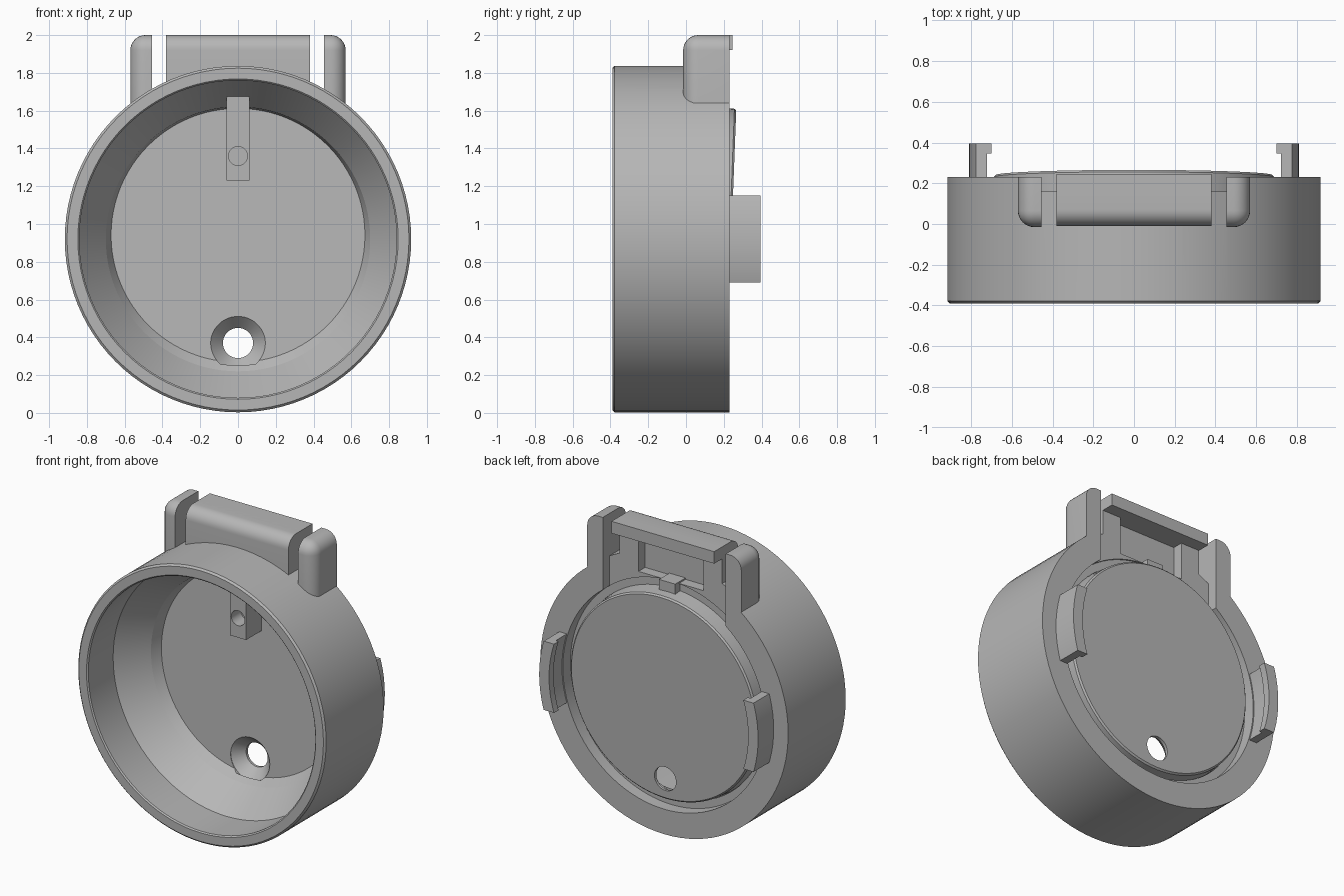
import bpy, bmesh, math
from mathutils import Vector

cube = bpy.data.objects.get("Cube")
if cube:
    bpy.data.objects.remove(cube, do_unlink=True)

CZ = 0.92  # height of the ring axis

grey = bpy.data.materials.new("light_grey")
grey.use_nodes = True
grey.diffuse_color = (0.47, 0.47, 0.47, 1)
grey.node_tree.nodes["Principled BSDF"].inputs["Base Color"].default_value = (0.47, 0.47, 0.47, 1)


def finish(name, bm):
    bmesh.ops.recalc_face_normals(bm, faces=bm.faces)
    me = bpy.data.meshes.new(name)
    bm.to_mesh(me)
    bm.free()
    me.materials.append(grey)
    ob = bpy.data.objects.new(name, me)
    bpy.context.collection.objects.link(ob)
    return ob


def lathe(name, profile, cz=CZ, closed=True, steps=96, rule=None):
    """Revolve (radius, y) points about a y-parallel axis at height cz."""
    bm = bmesh.new()
    vs = [bm.verts.new((r, y, cz)) for r, y in profile]
    pairs = list(zip(vs, vs[1:])) + ([(vs[-1], vs[0])] if closed else [])
    es = [bm.edges.new(p) for p in pairs]
    bmesh.ops.spin(bm, geom=vs + es, cent=(0, 0, cz), axis=(0, 1, 0),
                   angle=math.tau, steps=steps, use_merge=True)
    bmesh.ops.remove_doubles(bm, verts=bm.verts, dist=1e-5)
    if rule:
        for v in bm.verts:
            rule(v)
    return finish(name, bm)


def box(name, lo, hi, pick=None, radius=0.08):
    """Box from corner to corner; edges accepted by pick are rounded."""
    bm = bmesh.new()
    bmesh.ops.create_cube(bm, size=1)
    for v in bm.verts:
        v.co = Vector([hi[i] if v.co[i] > 0 else lo[i] for i in range(3)])
    if pick:
        edges = [e for e in bm.edges if pick((e.verts[0].co + e.verts[1].co) / 2, e)]
        bmesh.ops.bevel(bm, geom=edges, offset=radius, segments=8,
                        profile=0.5, affect='EDGES')
    return finish(name, bm)


def boolean(ob, cutter, op='DIFFERENCE'):
    m = ob.modifiers.new("cut", 'BOOLEAN')
    m.operation, m.object, m.solver = op, cutter, 'EXACT'
    bpy.context.view_layer.objects.active = ob
    bpy.ops.object.modifier_apply(modifier=m.name)


parts = []

# Round housing: straight mouth, sloping inner wall, rear groove
housing = lathe("housing_ring", [
    (0.905, -0.39), (0.917, -0.378), (0.917, 0.23), (0.75, 0.23), (0.75, 0.15),
    (0.70, 0.15), (0.70, 0.08), (0.84, -0.12), (0.84, -0.382), (0.848, -0.39)])


# Tilted floor plate with a short cup wall
def tilt(v):
    if v.co.y > 0.1:
        if v.co.y < 0.2:
            v.co.z += 0.02
        v.co.y += 0.038 * (v.co.z - CZ)


floor = lathe("floor_plate", [
    (0, 0.24), (0.68, 0.24), (0.69, 0.23), (0.705, 0.08), (0.70, 0.08),
    (0.672, 0.15), (0, 0.15)], closed=False, rule=tilt)

# Countersunk drain hole
drain = lathe("drain_cutter", [
    (0, 0.11), (0.145, 0.11), (0.145, 0.13), (0.08, 0.20), (0.08, 0.3), (0, 0.3)],
    cz=0.37, closed=False, steps=48)
boolean(floor, drain)

# Inner post with a blind hole
post = box("inner_post", (-0.06, 0.0, 1.23), (0.06, 0.2, 1.68))
pin = lathe("post_hole_cutter", [(0, -0.1), (0.05, -0.1), (0.05, 0.1), (0, 0.1)],
            cz=1.36, closed=False, steps=32)
boolean(post, pin)

# Hinge block with rounded front top edge and an overhanging rear plate
block = box("hinge_block", (-0.38, -0.01, 1.70), (0.38, 0.16, 2.0),
            lambda c, e: c.y < 0 and c.z > 1.99)
plate = box("hinge_top_plate", (-0.38, 0.1, 1.92), (0.38, 0.245, 2.0))

# Rear recesses behind the hinge
wide = box("wide_recess_cutter", (-0.455, 0.16, 1.45), (0.455, 0.4, 2.1))
deep = box("deep_recess_cutter", (-0.24, 0.09, 1.67), (0.24, 0.4, 1.92))
boolean(housing, wide)
boolean(housing, deep)
boolean(block, deep)

# Side lugs, rounded at the outer front top corner
for side, label in ((1, "left"), (-1, "right")):
    xs = sorted((0.455 * side, 0.57 * side))

    def outer(c, e, s=side):
        corner = Vector((0.57 * s, -0.015, 2.0))
        return any((v.co - corner).length < 1e-4 for v in e.verts)

    parts.append(box(label + "_lug", (xs[0], -0.015, 1.64), (xs[1], 0.23, 2.0), outer))

# Pair of curved rear clips with inward lips
clips = lathe("rear_clips", [
    (0.757, 0.2), (0.81, 0.2), (0.81, 0.395), (0.737, 0.395),
    (0.737, 0.347), (0.757, 0.347)])
span = box("clip_span", (-1, 0, 0.69), (1, 0.6, 1.15))
boolean(clips, span, 'INTERSECT')

for cutter in (drain, pin, wide, deep, span):
    bpy.data.objects.remove(cutter, do_unlink=True)

# Smooth shading with sharp edges kept
parts += [housing, floor, post, block, plate, clips]
bpy.ops.object.select_all(action='DESELECT')
for ob in parts:
    ob.select_set(True)
bpy.context.view_layer.objects.active = housing
bpy.ops.object.shade_smooth_by_angle(angle=math.radians(30))
